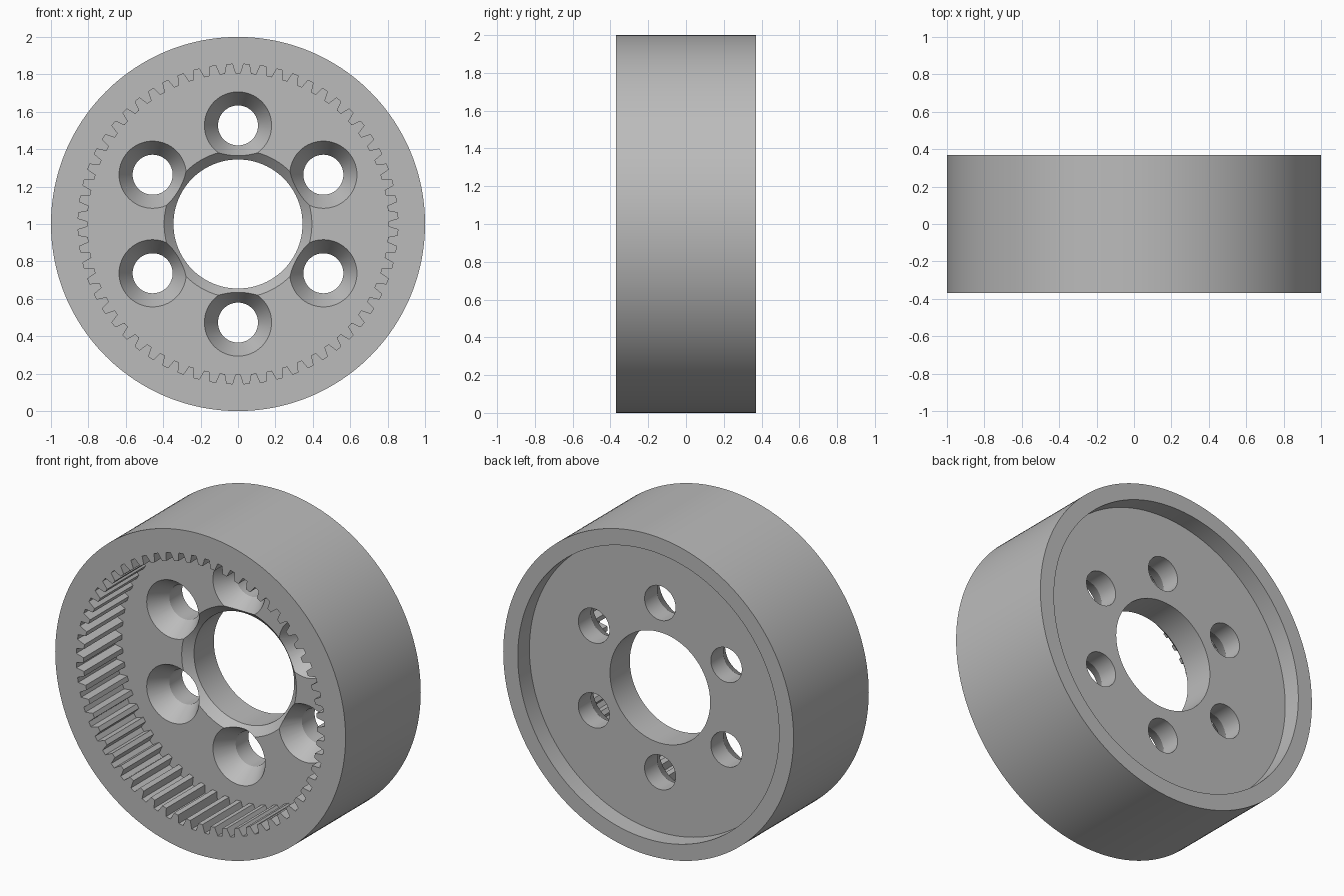
import bpy, bmesh, math
from mathutils import Matrix, Vector

cube = bpy.data.objects.get("Cube")
if cube:
    bpy.data.objects.remove(cube, do_unlink=True)

# Main dimensions: depth runs along y, front at -HALF
HALF = 0.37
WEB_FRONT, WEB_BACK = 0.01, 0.255
TEETH, ROOT, TIP = 60, 0.855, 0.805
AXIS = Vector((0, 0, 1))

steel = bpy.data.materials.new("grey steel")
steel.use_nodes = True
colour = (0.5, 0.5, 0.5, 1)
steel.diffuse_color = colour
steel.node_tree.nodes["Principled BSDF"].inputs["Base Color"].default_value = colour


def loft(name, sections, centre=AXIS):
    """Solid skinned through (y, outline) sections; outlines are (x, z) lists."""
    bm = bmesh.new()
    rings = [[bm.verts.new(centre + Vector((x, y, z))) for x, z in outline]
             for y, outline in sections]
    n = len(rings[0])
    for a, b in zip(rings, rings[1:]):
        for i in range(n):
            j = (i + 1) % n
            bm.faces.new((a[i], a[j], b[j], b[i]))
    bm.faces.new(rings[0])
    bm.faces.new(rings[-1])
    bmesh.ops.recalc_face_normals(bm, faces=bm.faces)
    mesh = bpy.data.meshes.new(name)
    bm.to_mesh(mesh)
    bm.free()
    mesh.materials.append(steel)
    obj = bpy.data.objects.new(name, mesh)
    bpy.context.collection.objects.link(obj)
    return obj


def turned(name, profile, sides, centre=AXIS):
    """Turned solid from a (y, radius) profile."""
    def circle(r):
        return [polar(r, math.tau * i / sides) for i in range(sides)]
    return loft(name, [(y, circle(r)) for y, r in profile], centre)


def polar(r, angle):
    return r * math.sin(angle), r * math.cos(angle)


# Outer drum
body = turned("ring_gear", [(-HALF, 1), (HALF, 1)], 192)

# Toothed pocket: each pitch has a root land and a narrower tip land
outline = []
for i in range(TEETH):
    for offset, r in ((-0.33, TIP), (-0.17, ROOT), (0.17, ROOT), (0.33, TIP)):
        outline.append(polar(r, math.tau * (i + 0.5 + offset) / TEETH))
cutters = [loft("tooth_cutter", [(-0.5, outline), (WEB_FRONT, outline)])]

# Shallow recess in the back
cutters.append(turned("recess_cutter", [(WEB_BACK, 0.9), (0.5, 0.9)], 192))

# Chamfered centre bore
cutters.append(turned("bore_cutter", [(WEB_FRONT - 0.05, 0.445),
                                      (WEB_FRONT + 0.05, 0.345), (0.5, 0.345)], 96))

# Six countersunk bolt holes
for i in range(6):
    x, z = polar(0.527, math.tau * i / 6)
    cutters.append(turned("bolt_hole_cutter", [(WEB_FRONT - 0.05, 0.21),
                                               (WEB_FRONT + 0.12, 0.107), (0.5, 0.107)],
                          64, AXIS + Vector((x, 0, z))))

# Cut everything, then keep only the finished part
for cutter in cutters:
    cutter.hide_render = True
    mod = body.modifiers.new(cutter.name, 'BOOLEAN')
    mod.operation = 'DIFFERENCE'
    mod.solver = 'EXACT'
    mod.object = cutter
graph = bpy.context.evaluated_depsgraph_get()
result = bpy.data.meshes.new_from_object(body.evaluated_get(graph))
body.modifiers.clear()
body.data = result
for cutter in cutters:
    bpy.data.objects.remove(cutter, do_unlink=True)

bpy.ops.object.select_all(action='DESELECT')
body.select_set(True)
bpy.context.view_layer.objects.active = body
bpy.ops.object.shade_smooth_by_angle(angle=math.radians(25))
